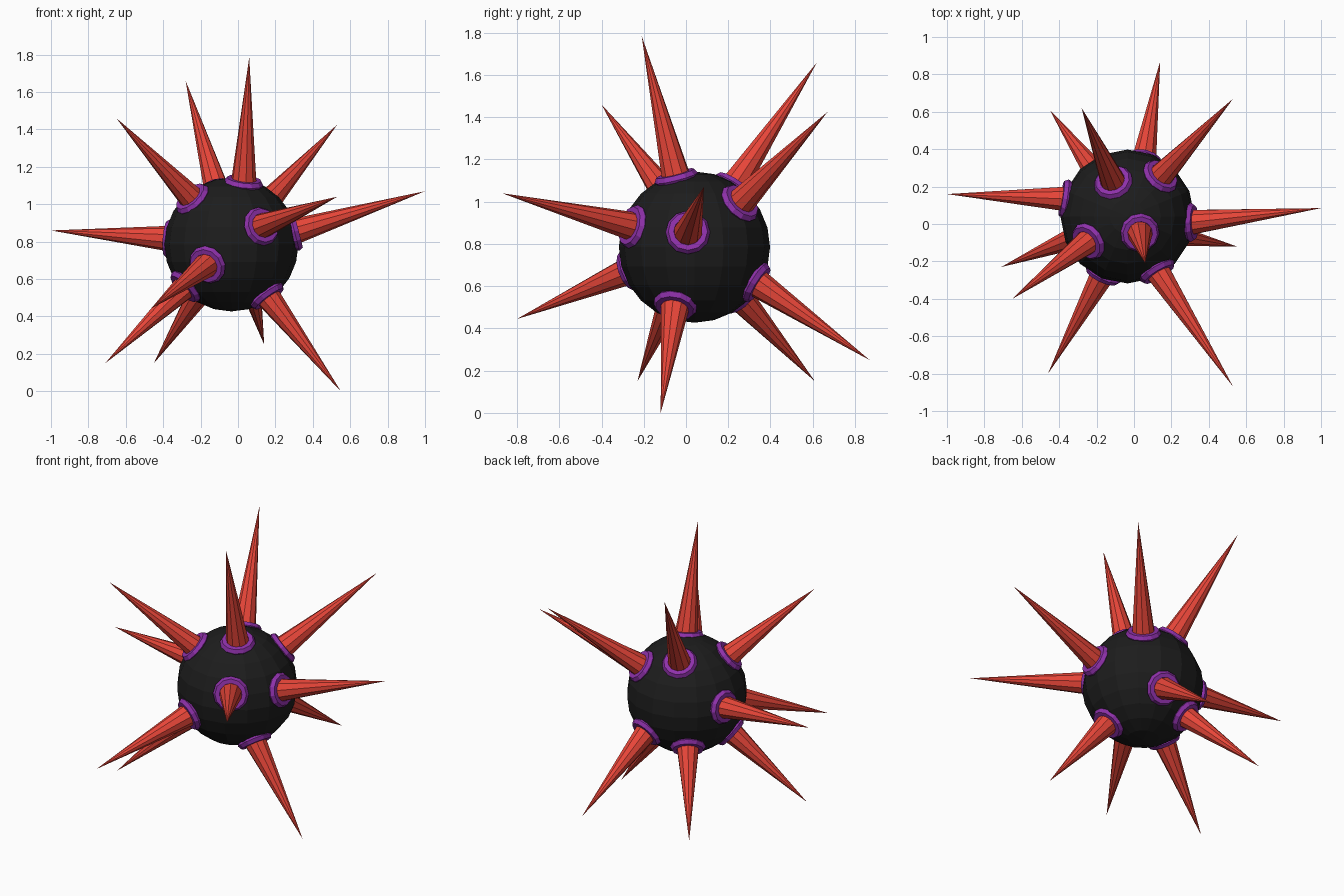
import bpy
from mathutils import Vector, Euler

if "Cube" in bpy.data.objects:
    bpy.data.objects.remove(bpy.data.objects["Cube"])

CENTRE = Vector((-0.035, 0.04, 0.785))
RADIUS = 0.358


def material(name, rgb):
    m = bpy.data.materials.new(name)
    m.diffuse_color = (*rgb, 1)
    m.use_nodes = True
    m.node_tree.nodes["Principled BSDF"].inputs["Base Color"].default_value = m.diffuse_color
    return m


BLACK = material("black", (0.012, 0.012, 0.012))
RED = material("red", (0.80, 0.06, 0.04))
PURPLE = material("purple", (0.27, 0.03, 0.40))


def finish(name, mat):
    ob = bpy.context.object
    ob.name = name
    ob.data.materials.append(mat)
    return ob


def aim(direction):
    return direction.to_track_quat('Z', 'Y').to_euler()


# Round body
bpy.ops.mesh.primitive_uv_sphere_add(segments=16, ring_count=12, radius=RADIUS,
                                     location=CENTRE)
finish("body", BLACK)

# Each spike: direction of its root on the body, then the tip position
SPIKES = [
    ((0.19, -0.25, 0.95), (0.06, -0.21, 1.785)),
    ((-0.22, 0.53, 0.82), (-0.28, 0.62, 1.66)),
    ((-0.60, -0.38, 0.70), (-0.65, -0.40, 1.46)),
    ((0.51, 0.62, 0.60), (0.53, 0.67, 1.425)),
    ((0.46, -0.84, 0.28), (0.53, -0.87, 1.04)),
    ((0.97, -0.09, 0.20), (1.00, 0.085, 1.07)),
    ((-0.95, 0.27, 0.09), (-1.00, 0.16, 0.86)),
    ((-0.69, -0.28, -0.63), (-0.71, -0.23, 0.15)),
    ((-0.44, 0.60, -0.67), (-0.45, 0.61, 0.15)),
    ((0.25, 0.84, -0.48), (0.14, 0.87, 0.25)),
    ((0.55, -0.26, -0.79), (0.55, -0.12, 0.0)),
    ((-0.37, -0.87, -0.31), (-0.46, -0.80, 0.445)),
]

for i, (root, tip) in enumerate(SPIKES, 1):
    normal = Vector(root).normalized()
    tip = Vector(tip)
    base = CENTRE + normal * 0.345
    axis = (tip - base).normalized()

    # Tapered spike, sunk a little into the body
    start = base - axis * 0.04
    bpy.ops.mesh.primitive_cone_add(vertices=10, radius1=0.073, radius2=0,
                                    depth=(tip - start).length,
                                    location=(start + tip) / 2, rotation=aim(axis))
    finish(f"spike_{i}", RED)

    # Collar ring around the spike root
    bpy.ops.mesh.primitive_torus_add(major_segments=12, minor_segments=6,
                                     major_radius=0.08, minor_radius=0.026,
                                     location=base, rotation=aim(normal + axis))
    finish(f"collar_{i}", PURPLE)
